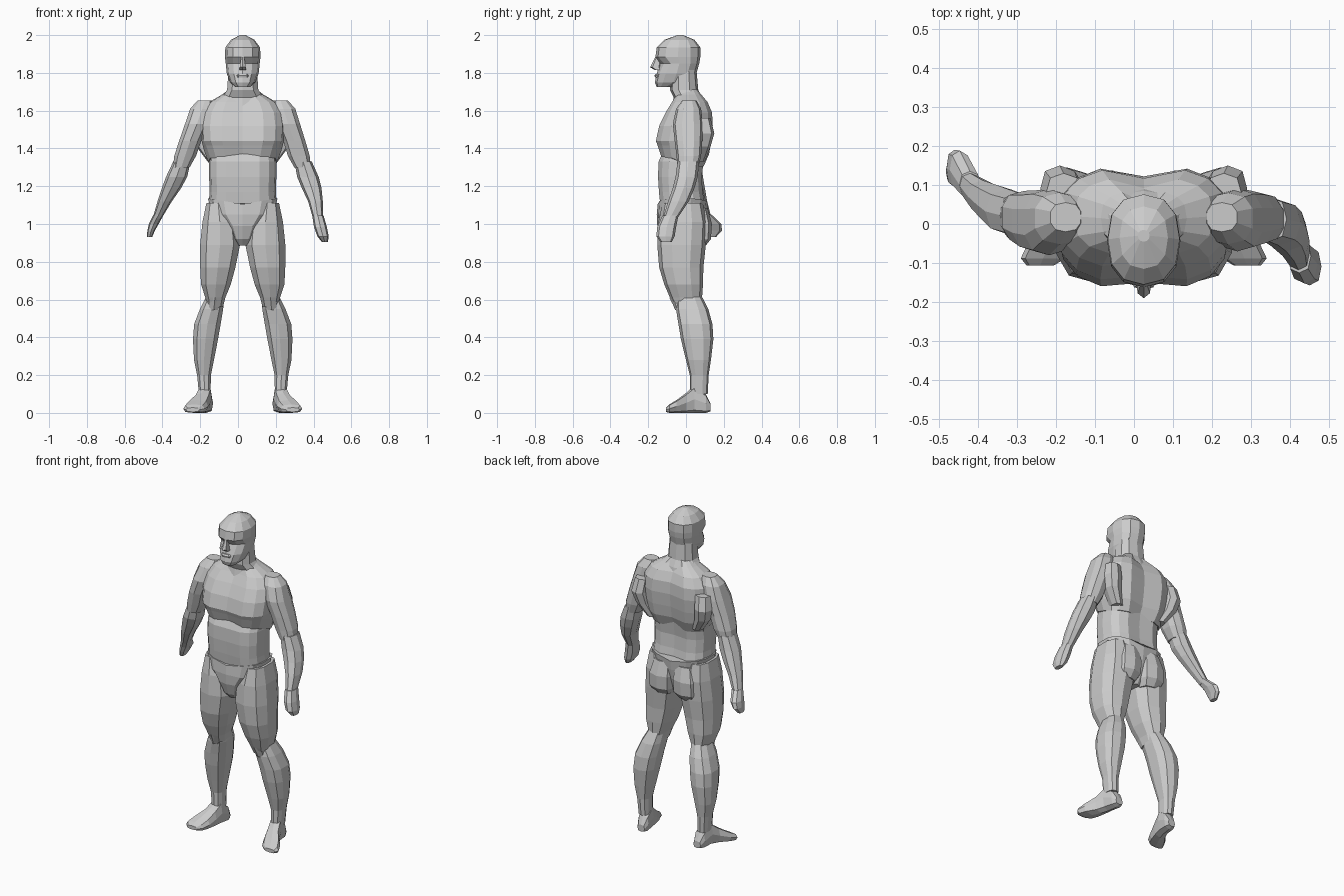
import bpy, bmesh, math

MID = 0.025                       # body symmetry line
skin = bpy.data.materials.new("stone_grey")
skin.diffuse_color = (0.6, 0.6, 0.6, 1)


def loft(name, rings, n=10, power=0.8, along="z", mirror=False, warp=None):
    """Stack rings of (position, centre x, half width, near, far) into a closed shell."""
    bm = bmesh.new()
    loops = []
    for p, cx, hw, lo, hi in rings:
        loop = []
        for k in range(n):
            a = 2 * math.pi * k / n + math.pi / 2
            c, s = math.cos(a), math.sin(a)
            x = cx + hw * math.copysign(abs(c) ** power, c)
            v = (lo + hi) / 2 + (hi - lo) / 2 * math.copysign(abs(s) ** power, s)
            co = (x, v, p) if along == "z" else (x, p, v)
            if warp:
                co = warp(*co)
            if mirror:
                co = (2 * MID - co[0], co[1], co[2])
            loop.append(bm.verts.new(co))
        loops.append(loop)
    for a, b in zip(loops, loops[1:]):
        for k in range(n):
            j = (k + 1) % n
            bm.faces.new((a[k], a[j], b[j], b[k]))
    bm.faces.new(loops[0])
    bm.faces.new(loops[-1])
    bmesh.ops.recalc_face_normals(bm, faces=bm.faces[:])
    me = bpy.data.meshes.new(name)
    bm.to_mesh(me)
    bm.free()
    me.materials.append(skin)
    ob = bpy.data.objects.new(name, me)
    bpy.context.collection.objects.link(ob)
    return ob


def both(name, rings, **kw):
    loft("left_" + name, rings, **kw)
    loft("right_" + name, rings, mirror=True, **kw)


# Head: narrow chin, recessed eye line, projecting brow
def face(x, y, z):
    if y < -0.08 and 1.83 < z < 1.87 and abs(x - MID) > 0.02:
        y += 0.012
    return x, y, z


loft("head", [(1.725, MID, .04, -.155, -.06), (1.75, MID, .066, -.165, .03),
              (1.795, MID, .084, -.155, .055), (1.85, MID, .09, -.14, .07),
              (1.885, MID, .094, -.162, .076), (1.935, MID, .092, -.155, .076),
              (1.975, MID, .062, -.115, .045), (2.0, MID, .015, -.045, -.015)],
     n=12, power=.85, warp=face)
loft("nose", [(1.815, MID, .02, -.165, -.13), (1.83, MID, .018, -.19, -.13),
              (1.885, MID, .009, -.163, -.13)], n=6)
loft("mouth", [(1.775, MID, .028, -.164, -.13), (1.785, MID, .032, -.167, -.13),
               (1.795, MID, .026, -.161, -.13)], n=8)
loft("neck", [(1.6, MID, .15, -.08, .1), (1.67, MID, .115, -.065, .085),
              (1.71, MID, .086, -.085, .065), (1.82, MID, .078, -.08, .055)], n=10)


# Chest: cleft along breastbone and spine, raised lower front edge
def cleft(x, y, z):
    d = abs(x - MID)
    if d < 0.02:
        y += 0.018 if y < 0 else -0.028
    if z < 1.4 and y < 0.03:
        z += 0.045 * min(1, (0.03 - y) / 0.1)
    return x, y, z


loft("chest", [(1.305, MID, .182, -.135, .1), (1.37, MID, .205, -.158, .13),
               (1.44, MID, .218, -.168, .142), (1.52, MID, .222, -.15, .15),
               (1.59, MID, .212, -.115, .145), (1.645, MID, .178, -.08, .12),
               (1.685, MID, .11, -.055, .085), (1.715, MID, .07, -.04, .06)],
     n=16, power=.72, warp=cleft)
both("lat", [(1.33, .18, .03, .02, .1), (1.41, .225, .045, .03, .13),
             (1.48, .24, .05, .03, .15), (1.56, .23, .045, .03, .13)], n=8)


# Abdomen with shallow centre line
def navel(x, y, z):
    if abs(x - MID) < 0.02:
        y += 0.008 if y < 0 else -0.015
    return x, y, z


loft("abdomen", [(1.09, MID, .182, -.142, .11), (1.17, MID, .175, -.15, .095),
                 (1.25, MID, .178, -.155, .09), (1.33, MID, .178, -.152, .1),
                 (1.4, MID, .17, -.12, .1)], n=16, power=.72, warp=navel)


# Pelvis with waistline lifted at the sides
def waist(x, y, z):
    return x, y, z + (0.03 * abs(x - MID) / .18 if z > 1.08 else 0)


loft("pelvis", [(.885, MID, .03, -.1, .06), (.92, MID, .06, -.13, .08),
                (.99, MID, .1, -.152, .1), (1.05, MID, .165, -.155, .11),
                (1.105, MID, .188, -.15, .117)], n=14, power=.75, warp=waist)
both("glute", [(.88, .11, .06, 0, .1), (.92, .107, .078, 0, .132),
               (1.0, .105, .08, 0, .137), (1.085, .1, .06, 0, .115)], n=8)

# Legs
both("thigh", [(.56, .17, .042, -.06, .075), (.61, .17, .055, -.085, .085),
               (.68, .167, .082, -.115, .09), (.77, .157, .097, -.142, .092),
               (.89, .145, .11, -.152, .105), (1.01, .146, .096, -.146, .11),
               (1.11, .155, .065, -.125, .09)], n=10)
both("kneecap", [(.545, .178, .024, -.058, 0), (.575, .175, .034, -.07, 0),
                 (.61, .172, .028, -.088, 0)], n=6)
both("lower_leg", [(.1, .226, .032, .02, .115), (.2, .23, .038, .02, .12),
                   (.28, .23, .055, 0, .132), (.39, .222, .069, -.027, .145),
                   (.47, .212, .073, -.04, .14), (.55, .19, .064, -.053, .118),
                   (.62, .17, .048, -.05, .082)], n=10)
both("foot", [(.13, .216, .024, .008, .05), (.105, .218, .036, 0, .1),
              (.045, .226, .038, 0, .145), (0, .24, .043, 0, .105),
              (-.05, .265, .057, 0, .068), (-.088, .283, .057, 0, .045),
              (-.106, .29, .035, .005, .028)], n=8, power=.65, along="y")

# Left arm reaches forward
loft("left_upper_arm", [(1.3, .342, .046, -.045, .065), (1.36, .322, .06, -.05, .08),
                        (1.44, .298, .061, -.06, .086), (1.53, .265, .066, -.07, .09),
                        (1.61, .24, .066, -.052, .08), (1.655, .225, .04, -.02, .055)])
loft("left_forearm", [(1.03, .423, .026, -.122, -.045), (1.12, .41, .039, -.095, .015),
                      (1.19, .39, .052, -.07, .045), (1.25, .37, .057, -.055, .062),
                      (1.33, .345, .046, -.045, .07)], n=8)
loft("left_hand", [(.905, .46, .016, -.135, -.075), (.935, .45, .03, -.157, -.06),
                   (.985, .436, .034, -.152, -.052), (1.045, .423, .03, -.125, -.04)], n=8)

# Right arm trails backward
loft("right_upper_arm", [(1.3, -.3, .046, -.035, .075), (1.36, -.28, .06, -.05, .085),
                         (1.44, -.253, .061, -.07, .086), (1.53, -.217, .066, -.08, .09),
                         (1.61, -.19, .066, -.052, .08), (1.655, -.175, .04, -.02, .055)])
loft("right_forearm", [(1.03, -.428, .024, .075, .135), (1.12, -.388, .038, .03, .112),
                       (1.19, -.352, .051, 0, .1), (1.25, -.325, .056, -.025, .09),
                       (1.33, -.297, .046, -.035, .08)], n=8)
loft("right_hand", [(.932, -.468, .014, .11, .16), (.965, -.46, .02, .095, .19),
                    (1.0, -.446, .026, .088, .188), (1.05, -.42, .027, .065, .135)], n=8)
